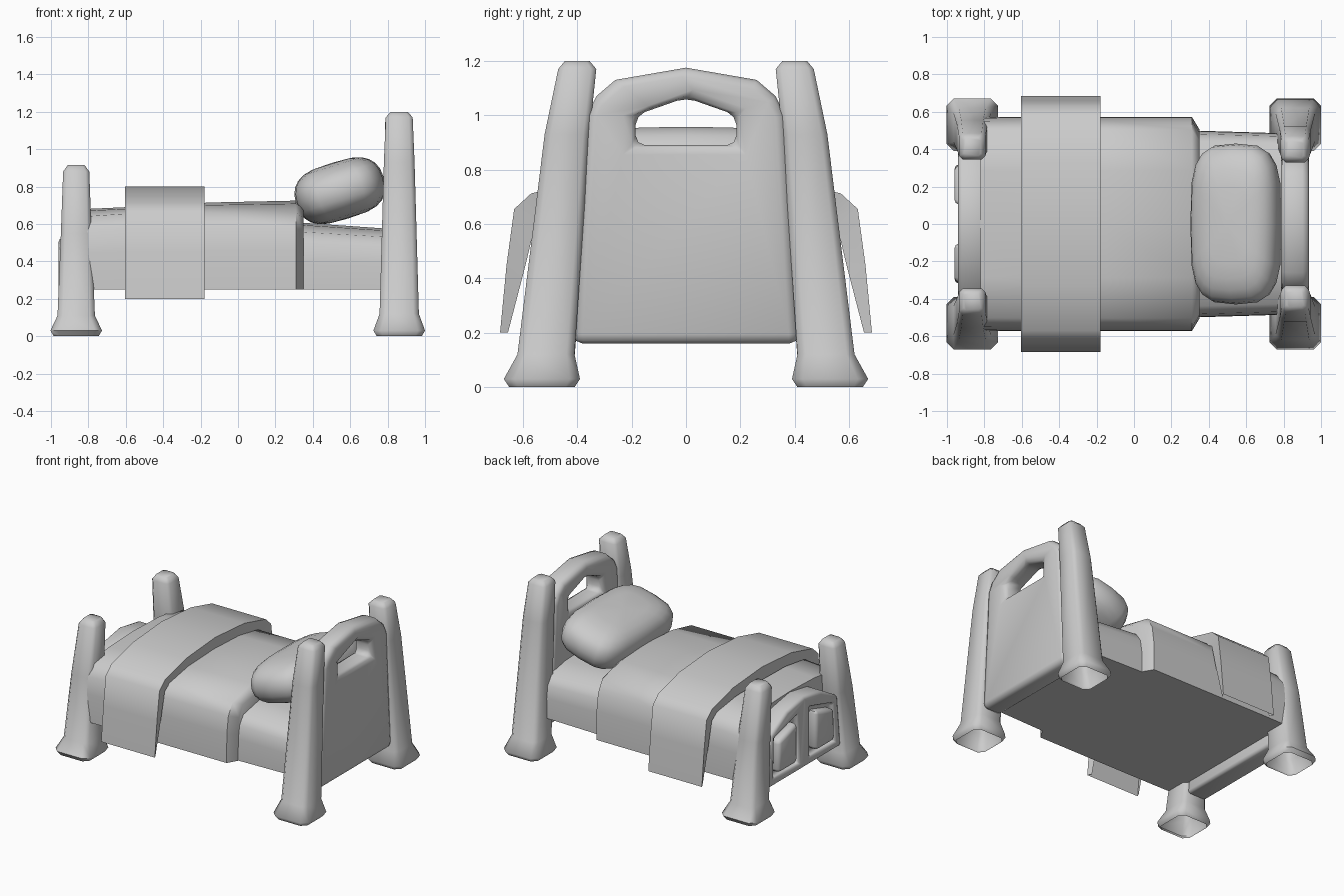
import bpy, bmesh
from mathutils import Matrix, Vector

if "Cube" in bpy.data.objects:
    bpy.data.objects.remove(bpy.data.objects["Cube"])


def to_object(name, bm):
    bmesh.ops.recalc_face_normals(bm, faces=bm.faces)
    mesh = bpy.data.meshes.new(name)
    bm.to_mesh(mesh)
    bm.free()
    ob = bpy.data.objects.new(name, mesh)
    bpy.context.collection.objects.link(ob)
    return ob


def finish(ob, angle=0.9):
    """Apply modifiers and smooth the shading."""
    bpy.ops.object.select_all(action='DESELECT')
    ob.select_set(True)
    bpy.context.view_layer.objects.active = ob
    bpy.ops.object.convert(target='MESH')
    bpy.ops.object.shade_smooth_by_angle(angle=angle)
    return ob


def loft(name, rings, closed=True, caps=(True, True)):
    """Skin a list of point rings."""
    bm = bmesh.new()
    rows = [[bm.verts.new(p) for p in r] for r in rings]
    n = len(rows[0])
    for a, b in zip(rows, rows[1:]):
        for i in range(n if closed else n - 1):
            j = (i + 1) % n
            bm.faces.new((a[i], a[j], b[j], b[i]))
    if caps[0]:
        bm.faces.new(rows[0])
    if caps[1]:
        bm.faces.new(rows[-1])
    return to_object(name, bm)


def prism(name, pts, x0, x1):
    return loft(name, [[(x, y, z) for y, z in pts] for x in (x0, x1)])


def mirrored(half):
    """Complete a (y, z) profile given from its outer end to the middle."""
    return half + [(-y, z) for y, z in reversed(half) if y > 0]


def cut(ob, cutter):
    m = ob.modifiers.new("cut", 'BOOLEAN')
    m.object = cutter
    m.operation = 'DIFFERENCE'
    m.solver = 'EXACT'
    cutter.hide_render = True


def bevel(ob, width, segments=2):
    m = ob.modifiers.new("bevel", 'BEVEL')
    m.width = width
    m.segments = segments
    m.limit_method = 'ANGLE'
    m.angle_limit = 0.6


# Corner posts: leaning, tapered, flared feet (z, half x, inner y, outer y)
head = [(0, .12, .41, .65), (.03, .138, .39, .67), (.12, .105, .41, .62),
        (.93, .082, .355, .52), (1.17, .072, .33, .47), (1.2, .045, .355, .445)]
foot = [(0, .12, .41, .65), (.03, .138, .39, .67), (.11, .1, .41, .62),
        (.55, .082, .375, .555), (.88, .07, .345, .485), (.915, .045, .365, .46)]
for label, spec, cx in (("head_post", head, .862), ("foot_post", foot, -.865)):
    for side, s in (("left", -1), ("right", 1)):
        rings = []
        for z, h, y0, y1 in spec:
            c = h * .28
            r = [(-h + c, y0), (h - c, y0), (h, y0 + c), (h, y1 - c),
                 (h - c, y1), (-h + c, y1), (-h, y1 - c), (-h, y0 + c)]
            rings.append([(cx + x, s * y, z) for x, y in r])
        finish(loft(f"{label}_{side}", rings, caps=(False, True)), 1.1)

# Headboard with handle opening
headboard = prism("headboard", mirrored([(.415, .16), (.365, 1.0), (.33, 1.07),
                                         (.26, 1.13), (0, 1.175)]), .785, .936)
opening = prism("opening_cutter", mirrored([(.185, .89), (.185, 1.0), (0, 1.065)]), .6, 1.1)
cut(headboard, opening)
bevel(headboard, .035)
finish(headboard)
bpy.data.objects.remove(opening)

# Footboard with two recesses and raised panels
footboard = prism("footboard", mirrored([(.415, .17), (.375, .54), (.2, .64), (0, .675)]),
                  -.94, -.795)
recesses = []
for s in (-1, 1):
    recess = prism("recess_cutter", [(s * .065, .22), (s * .345, .22),
                                     (s * .335, .5), (s * .065, .575)], -1.1, -.9)
    cut(footboard, recess)
    recesses.append(recess)
    panel = prism("footboard_panel", [(s * .105, .25), (s * .32, .25),
                                      (s * .31, .475), (s * .105, .535)], -.88, -.96)
    bevel(panel, .025)
    finish(panel)
bevel(footboard, .022)
finish(footboard)
for r in recesses:
    bpy.data.objects.remove(r)


def bed_section(x, w, top, edge):
    d = edge - .25
    half = [(w, .25), (w * .995, .25 + d * .5), (w * .965, .25 + d * .8),
            (w * .88, edge), (w * .5, edge + (top - edge) * .75), (0, top)]
    return [(x, y, z) for y, z in mirrored(half)]


# Mattress and blanket
finish(loft("mattress", [bed_section(.3, .5, .61, .56), bed_section(.8, .485, .575, .53)]))
finish(loft("blanket", [bed_section(-.82, .57, .68, .64), bed_section(-.6, .572, .69, .655),
                        bed_section(-.15, .572, .715, .66), bed_section(.31, .572, .725, .66),
                        bed_section(.35, .505, .70, .63)]))

# Folded throw draped across the blanket
outer = mirrored([(.684, .2), (.66, .45), (.632, .655), (.57, .712), (.33, .775), (0, .8)])
inner = mirrored([(.655, .2), (.59, .45), (.55, .62), (.49, .66), (.28, .69), (0, .695)])
throw_rings = [[(x, y, z) for y, z in prof] for x, prof in
               ((-.59, inner), (-.605, outer), (-.18, outer), (-.195, inner))]
finish(loft("throw", throw_rings, closed=False, caps=(False, False)), .9)

# Pillow leaning against the headboard
bm = bmesh.new()
bmesh.ops.create_uvsphere(bm, u_segments=20, v_segments=12, radius=1)
power = lambda v, e: (abs(v) ** e) * (1 if v >= 0 else -1) if abs(v) > 1e-5 else 0.0
for v in bm.verts:
    x, y, z = v.co
    v.co = Vector((power(x, .6) * .245, power(y, .55) * .43, power(z, .85) * .155))
bm.transform(Matrix.Translation((.545, 0, .778)) @ Matrix.Rotation(-.3, 4, 'Y'))
finish(to_object("pillow", bm), 1.2)
